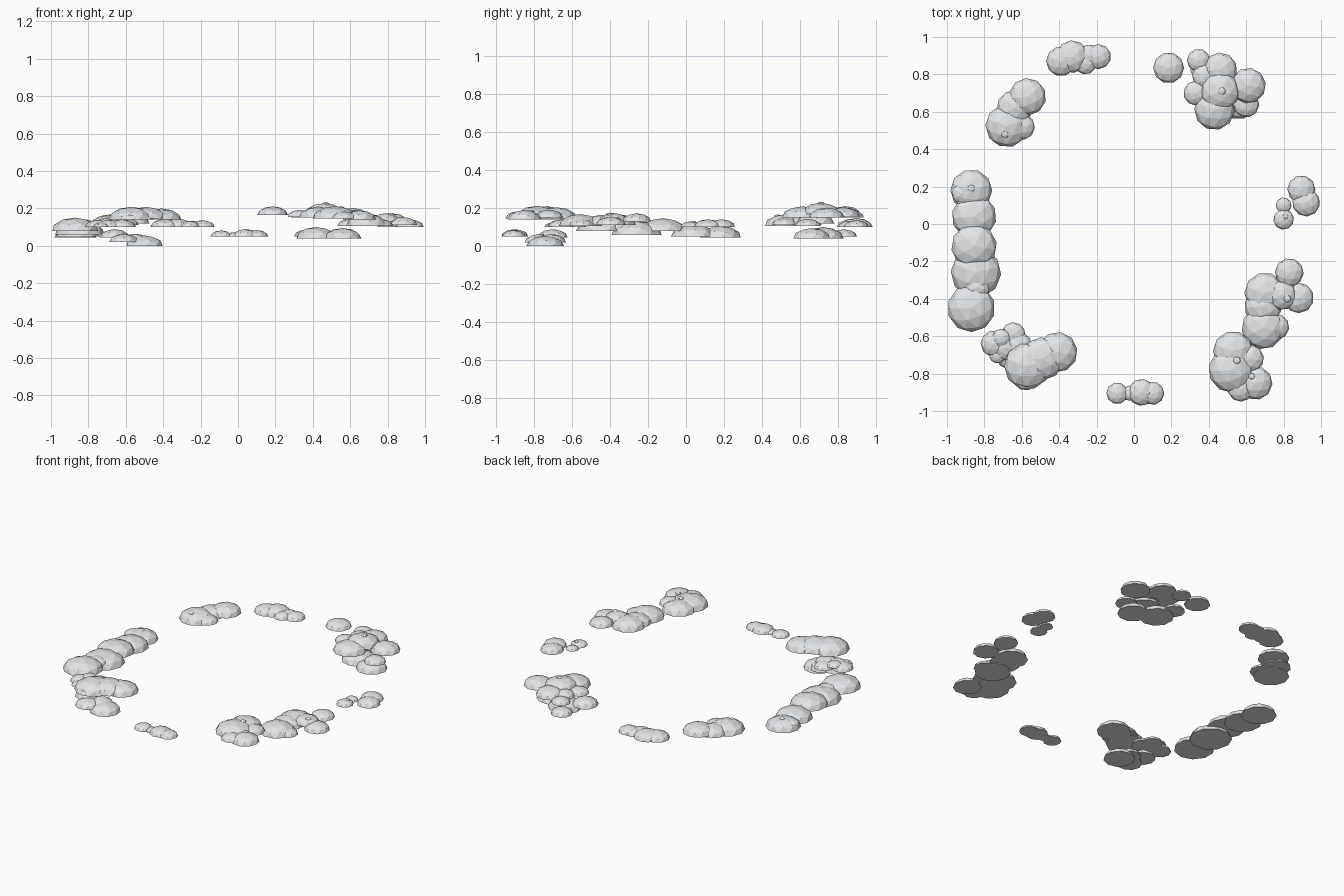
import bpy, bmesh, math
from mathutils import Matrix

mat = bpy.data.materials.new("cloud_pale_grey")
mat.diffuse_color = (0.80, 0.82, 0.84, 1)
FLAT = 0.55  # dome height relative to its radius


def add_puff(bm, x, y, r, z, turn):
    # flat-bottomed low-poly dome: upper half of an icosphere
    part = bmesh.new()
    bmesh.ops.create_icosphere(part, subdivisions=2, radius=1)
    bmesh.ops.bisect_plane(part, geom=part.verts[:] + part.edges[:] + part.faces[:],
                           dist=1e-4, plane_co=(0, 0, 0), plane_no=(0, 0, 1), clear_inner=True)
    bmesh.ops.holes_fill(part, edges=[e for e in part.edges if e.is_boundary], sides=0)
    bmesh.ops.recalc_face_normals(part, faces=part.faces)
    part.transform(Matrix.Translation((x, y, z)) @ Matrix.Rotation(turn, 4, 'Z')
                   @ Matrix.Diagonal((r, r, r * FLAT, 1)))
    me = bpy.data.meshes.new("tmp")
    part.to_mesh(me)
    part.free()
    bm.from_mesh(me)
    bpy.data.meshes.remove(me)


def cloud(name, *puffs):
    bm = bmesh.new()
    for i, (x, y, r, z) in enumerate(puffs):
        add_puff(bm, x, y, r, z, i * 0.4 + 0.3)
    me = bpy.data.meshes.new(name)
    bm.to_mesh(me)
    bm.free()
    me.materials.append(mat)
    ob = bpy.data.objects.new(name, me)
    bpy.context.collection.objects.link(ob)


# each puff: x, y, radius, base height
# back side of the ring
cloud("cloud_back", (-.39, .87, .08, .10), (-.33, .895, .087, .10),
      (-.26, .86, .06, .10), (-.24, .90, .06, .10), (-.19, .895, .067, .10))
cloud("cloud_back_left", (-.68, .525, .115, .105), (-.57, .68, .10, .12),
      (-.64, .62, .095, .11), (-.60, .52, .07, .11), (-.69, .48, .02, .155))
cloud("cloud_back_single", (.185, .835, .083, .165))
cloud("cloud_back_right_high", (.345, .875, .062, .15), (.46, .825, .092, .155),
      (.61, .74, .095, .15), (.43, .61, .108, .15), (.33, .70, .066, .155),
      (.46, .71, .105, .17), (.38, .79, .07, .155), (.47, .71, .02, .222))
cloud("cloud_back_right_low", (.56, .66, .10, .04), (.42, .72, .11, .04),
      (.37, .83, .07, .05), (.60, .64, .07, .105))

# right side
cloud("cloud_right", (.895, .185, .075, .10), (.92, .115, .075, .10),
      (.80, .025, .055, .10), (.80, .10, .042, .10), (.81, .04, .015, .125))
cloud("cloud_right_front", (.70, -.37, .11, .11), (.69, -.44, .10, .11),
      (.69, -.555, .115, .105), (.83, -.26, .077, .13), (.88, -.395, .082, .11),
      (.79, -.38, .08, .13), (.76, -.55, .07, .105), (.82, -.40, .02, .165))

# front side
cloud("cloud_front_right", (.53, -.68, .108, .145), (.52, -.78, .122, .145),
      (.62, -.72, .075, .15), (.65, -.85, .09, .14), (.57, -.88, .07, .145),
      (.55, -.73, .02, .20), (.63, -.815, .018, .18))
cloud("cloud_front", (-.09, -.905, .058, .05), (-.025, -.905, .04, .05),
      (.04, -.90, .072, .05), (.10, -.905, .062, .05))
cloud("cloud_front_left_high", (-.57, -.76, .125, .14), (-.49, -.72, .115, .145),
      (-.41, -.685, .108, .14), (-.58, -.82, .07, .14))
cloud("cloud_front_left_low", (-.61, -.77, .08, .02), (-.50, -.74, .10, 0),
      (-.66, -.70, .08, .045), (-.55, -.71, .08, .02))
cloud("cloud_front_left_small", (-.75, -.64, .07, .10), (-.645, -.59, .065, .10),
      (-.69, -.66, .07, .10), (-.62, -.65, .075, .10), (-.71, -.61, .05, .12),
      (-.73, -.70, .045, .10))

# long cloud on the left
cloud("cloud_left", (-.87, .18, .112, .045), (-.855, .04, .12, .05),
      (-.855, -.12, .122, .08), (-.845, -.26, .135, .06), (-.87, -.45, .128, .08),
      (-.84, -.34, .07, .09), (-.92, .165, .055, .07), (-.87, .19, .02, .10))
